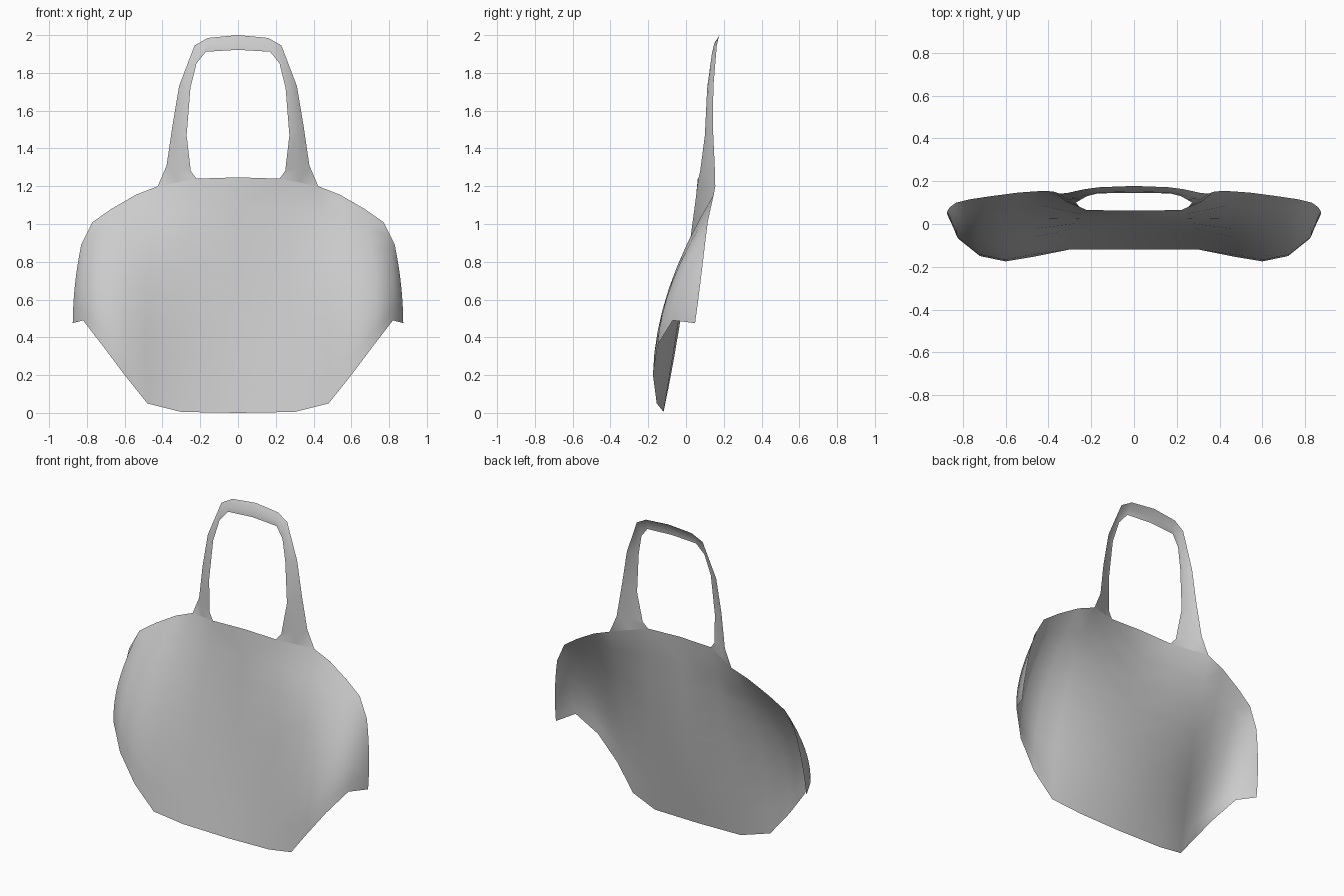
import bpy, bmesh
from mathutils import Vector

if "Cube" in bpy.data.objects:
    bpy.data.objects.remove(bpy.data.objects["Cube"])

# Half of the cloth: each column is (bottom, middle, top), from centre to side flap
columns = [
    ((0, -.12, 0), (0, -.013, .60), (0, .063, 1.247)),
    ((.30, -.119, .005), (.28, -.02, .62), (.22, .065, 1.24)),
    ((.48, -.155, .05), (.48, -.066, .62), (.425, .155, 1.20)),
    ((.60, -.175, .20), (.60, -.09, .66), (.54, .147, 1.155)),
    ((.72, -.15, .36), (.725, -.07, .70), (.67, .13, 1.08)),
    ((.82, -.07, .49), (.825, -.01, .73), (.77, .115, 1.01)),
    ((.875, .048, .475), (.863, .075, .68), (.83, .10, .89)),
]
# Neck strap: matching inner and outer edge points, from the bib up to the centre
inner = [(.22, .065, 1.24), (.25, .075, 1.28), (.272, .10, 1.47), (.252, .112, 1.72),
         (.22, .13, 1.85), (.17, .143, 1.912), (0, .146, 1.922)]
outer = [(.425, .155, 1.20), (.378, .152, 1.31), (.347, .142, 1.52), (.312, .145, 1.73),
         (.23, .163, 1.945), (.16, .172, 1.985), (0, .178, 2.0)]
ROWS = 8


def through(points, t):
    """Smooth curve passing through three points."""
    a, b, c = map(Vector, points)
    return a * (2 * t - 1) * (t - 1) + b * 4 * t * (1 - t) + c * t * (2 * t - 1)


def skin(bm, lines):
    """Join neighbouring point lines with quads."""
    grid = [[bm.verts.new(p) for p in line] for line in lines]
    for a, b in zip(grid, grid[1:]):
        for i in range(len(a) - 1):
            bm.faces.new((a[i], b[i], b[i + 1], a[i + 1]))


bm = bmesh.new()
# Body panel
skin(bm, [[through(c, r / ROWS) for r in range(ROWS + 1)] for c in columns])
# Neck strap, slightly domed along its middle
ridge = [(Vector(a) + Vector(b)) / 2 - Vector((0, .01 if i else 0, 0))
         for i, (a, b) in enumerate(zip(inner, outer))]
skin(bm, [inner, ridge, outer])
bmesh.ops.remove_doubles(bm, verts=bm.verts, dist=0.001)
bmesh.ops.recalc_face_normals(bm, faces=bm.faces)
if sum(f.normal.y for f in bm.faces) > 0:
    bmesh.ops.reverse_faces(bm, faces=bm.faces)
for f in bm.faces:
    f.smooth = True

mesh = bpy.data.meshes.new("apron")
bm.to_mesh(mesh)
bm.free()
apron = bpy.data.objects.new("apron", mesh)
bpy.context.collection.objects.link(apron)

# Mirror to the other side
mirror = apron.modifiers.new("mirror", 'MIRROR')
mirror.use_clip = True
mirror.merge_threshold = 0.001
